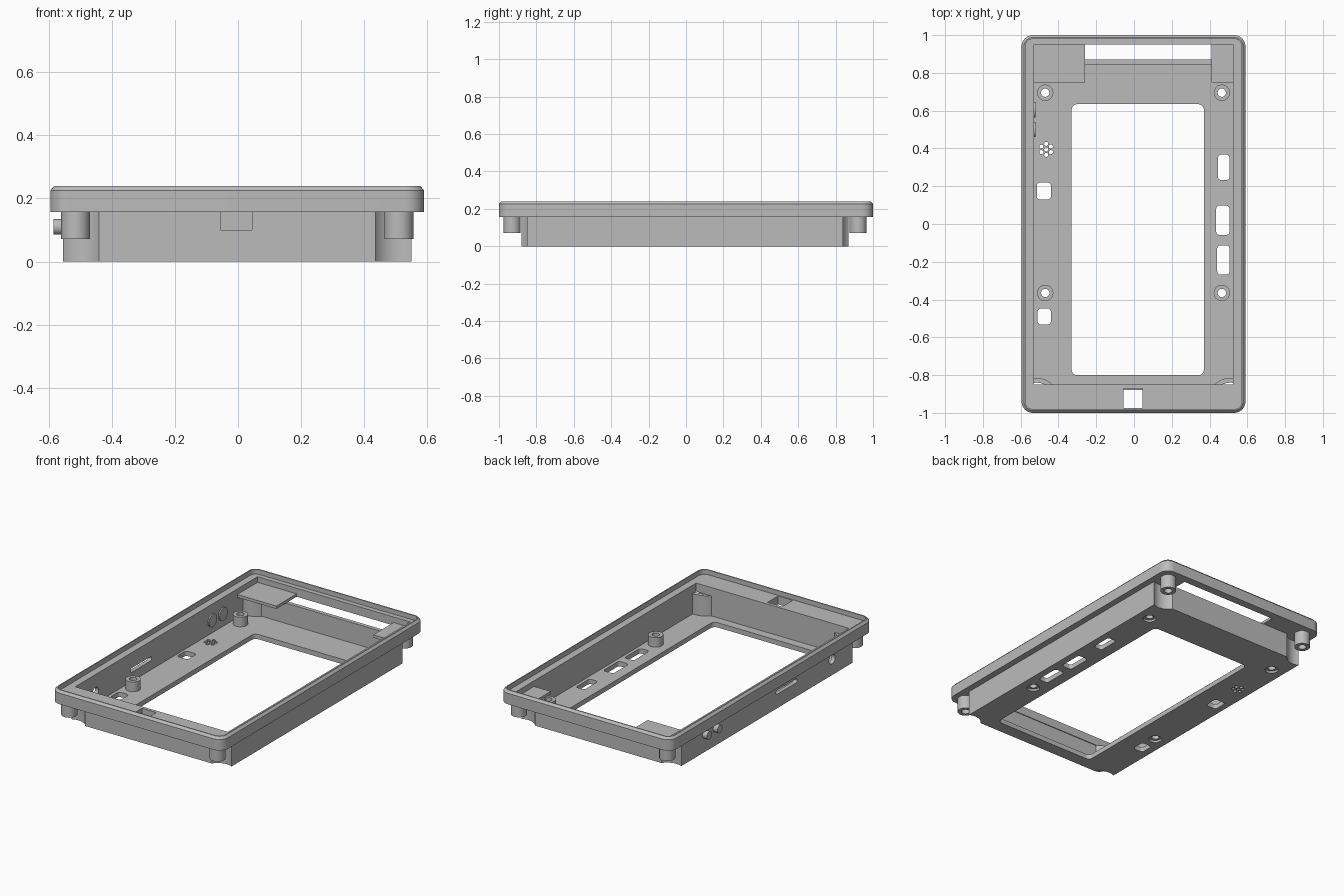
import bpy, bmesh
from math import pi, sin, cos, atan2, sqrt, radians
from mathutils import Matrix

cube = bpy.data.objects.get("Cube")
if cube:
    bpy.data.objects.remove(cube)

grey = bpy.data.materials.new("plain grey")
grey.use_nodes = True
colour = (0.5, 0.5, 0.5, 1)
grey.diffuse_color = colour
grey.node_tree.nodes["Principled BSDF"].inputs["Base Color"].default_value = colour


# Outlines
def rounded(cx, cy, w, h, r, steps=8):
    pts = []
    for q, (sx, sy) in enumerate([(1, 1), (-1, 1), (-1, -1), (1, -1)]):
        for i in range(steps + 1):
            a = (q + i / steps) * pi / 2
            pts.append((cx + sx * (w / 2 - r) + r * cos(a),
                        cy + sy * (h / 2 - r) + r * sin(a)))
    return pts


def box(x0, x1, y0, y1):
    return [(x0, y0), (x1, y0), (x1, y1), (x0, y1)]


def circle(x, y, r, n=32):
    return [(x + r * cos(2 * pi * i / n), y + r * sin(2 * pi * i / n)) for i in range(n)]


CX, CY, PX, PY = -0.0025, -0.005, 0.5125, 0.925


def scooped(hx, hy, r, steps=12):
    """Rectangle whose corners are hollowed around the corner posts."""
    a0 = atan2(-sqrt(r * r - (hx - PX) ** 2), hx - PX)
    a1 = atan2(hy - PY, -sqrt(r * r - (hy - PY) ** 2))
    angles = [a0 + (a1 - a0) * i / steps for i in range(steps + 1)]
    quarter = [(PX + r * cos(a), PY + r * sin(a)) for a in angles]
    pts = []
    for sx, sy in [(1, 1), (-1, 1), (-1, -1), (1, -1)]:
        run = quarter if sx == sy else quarter[::-1]
        pts += [(CX + sx * x, CY + sy * y) for x, y in run]
    return pts


# Solids
def loft(name, rings):
    bm = bmesh.new()
    loops = [[bm.verts.new((x, y, z)) for x, y in pts] for pts, z in rings]
    n = len(loops[0])
    bm.faces.new(loops[0][::-1])
    bm.faces.new(loops[-1])
    for low, high in zip(loops, loops[1:]):
        for i in range(n):
            j = (i + 1) % n
            bm.faces.new((low[i], low[j], high[j], high[i]))
    bmesh.ops.recalc_face_normals(bm, faces=bm.faces)
    mesh = bpy.data.meshes.new(name)
    bm.to_mesh(mesh)
    bm.free()
    mesh.materials.append(grey)
    ob = bpy.data.objects.new(name, mesh)
    bpy.context.collection.objects.link(ob)
    return ob


def prism(name, pts, z0, z1):
    return loft(name, [(pts, z0), (pts, z1)])


def sideways(name, pts, x0, x1):
    """Prism along x; the outline is given as (y, z)."""
    ob = prism(name, pts, x0, x1)
    ob.data.transform(Matrix(((0, 0, 1, 0), (1, 0, 0, 0), (0, 1, 0, 0), (0, 0, 0, 1))))
    return ob


def cut(ob, cutter):
    mod = ob.modifiers.new("cut", 'BOOLEAN')
    mod.operation, mod.solver, mod.object = 'DIFFERENCE', 'EXACT', cutter
    bpy.context.view_layer.objects.active = ob
    bpy.ops.object.modifier_apply(modifier=mod.name)
    bpy.data.objects.remove(cutter)


def drill(ob, pts, z0, z1):
    cut(ob, prism("cutter", pts, z0, z1))


# Rim with chamfered top, shallow step and large opening
BOTTOM, LEDGE, TOP, FLOOR = 0.157, 0.21, 0.24, 0.03
outer = rounded(CX, 0, 1.185, 2, 0.06)
rim = loft("rim", [(outer, BOTTOM), (outer, TOP - 0.014),
                   (rounded(CX, 0, 1.159, 1.974, 0.047), TOP)])
drill(rim, rounded(CX, 0, 1.145, 1.96, 0.04), LEDGE, 0.4)
drill(rim, box(-0.53, 0.525, -0.85, 0.95), 0, 0.4)
drill(rim, box(-0.055, 0.045, -0.975, -0.87), 0, 0.4)

# Tray body
body = prism("tray_body", scooped(0.5525, 0.875, 0.09), 0, BOTTOM)
drill(body, scooped(0.5275, 0.85, 0.115), FLOOR, 0.4)
drill(body, rounded(0.02, -0.083, 0.7, 1.435, 0.03), -0.1, 0.1)
drill(body, box(-0.055, 0.045, -0.975, -0.87), 0.1, 0.4)

# Floor openings
for x, y, w, h in [(-0.477, 0.175, 0.075, 0.09), (-0.475, -0.49, 0.07, 0.085),
                   (0.475, 0.3, 0.06, 0.135), (0.47, 0.02, 0.07, 0.155),
                   (0.473, -0.19, 0.065, 0.155)]:
    drill(body, rounded(x, y, w, h, 0.017, 5), -0.1, 0.1)

# Sound holes
drill(body, circle(-0.465, 0.395, 0.011, 12), -0.1, 0.1)
for i in range(6):
    a = i * pi / 3 + pi / 6
    drill(body, circle(-0.465 + 0.029 * cos(a), 0.395 + 0.029 * sin(a), 0.011, 12), -0.1, 0.1)

# Side wall slot and round port
cut(body, sideways("cutter", rounded(-0.2, 0.1, 0.21, 0.026, 0.012, 5), -0.6, -0.5))
cut(body, sideways("cutter", circle(-0.65, 0.1, 0.03), -0.6, -0.5))

# Screw standoffs inside the tray
parts = [rim, body]
for name, x, y in [("back_right", -0.47, 0.695), ("back_left", 0.465, 0.695),
                   ("front_right", -0.47, -0.365), ("front_left", 0.465, -0.365)]:
    drill(body, circle(x, y, 0.038), -0.1, 0.013)
    drill(body, circle(x, y, 0.022), -0.1, 0.1)
    post = prism(name + "_standoff", circle(x, y, 0.043), FLOOR, 0.09)
    drill(post, circle(x, y, 0.022), 0, 0.2)
    parts.append(post)

# Corner posts hanging under the rim
for side, sx in (("right", -1), ("left", 1)):
    for end, sy in (("front", -1), ("back", 1)):
        x, y = CX + sx * PX, CY + sy * PY
        post = prism(f"{end}_{side}_corner_post", circle(x, y, 0.046), 0.072, BOTTOM)
        drill(post, circle(x, y, 0.024), 0, 0.14)
        parts.append(post)

# Shelf plates in the back corners
parts.append(prism("right_shelf", box(-0.53, -0.26, 0.75, 0.95), BOTTOM, 0.175))
parts.append(prism("left_shelf", box(0.41, 0.525, 0.75, 0.95), BOTTOM, 0.175))

# Push buttons with inner flanges
for i, y in enumerate((0.5, 0.605)):
    parts.append(sideways(f"button_{i + 1}", circle(y, 0.11, 0.025), -0.585, -0.53))
    parts.append(sideways(f"button_flange_{i + 1}", circle(y, 0.11, 0.04), -0.535, -0.522))

# Smooth curves, keep edges crisp
bpy.ops.object.select_all(action='DESELECT')
for ob in parts:
    ob.select_set(True)
bpy.context.view_layer.objects.active = body
bpy.ops.object.shade_smooth_by_angle(angle=radians(30))
